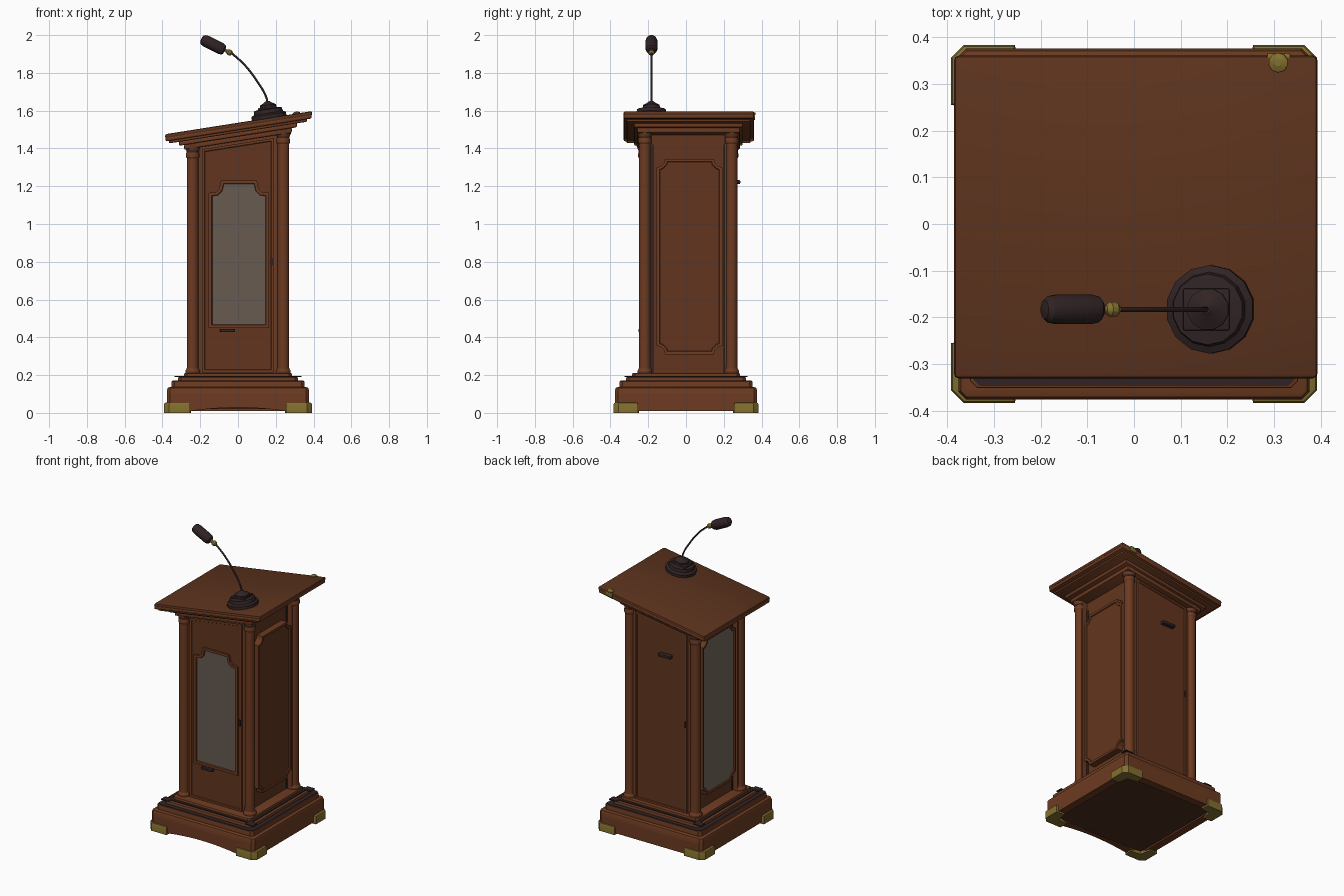
import bpy, bmesh, math
from mathutils import Vector

if "Cube" in bpy.data.objects:
    bpy.data.objects.remove(bpy.data.objects["Cube"])

SLOPE = 0.157          # rise of the reading top along x
YC = 0.012             # body centre in y


def material(name, rgb):
    m = bpy.data.materials.new(name)
    m.diffuse_color = (*rgb, 1)
    m.use_nodes = True
    m.node_tree.nodes["Principled BSDF"].inputs["Base Color"].default_value = m.diffuse_color
    return m


WOOD = material("warm wood", (0.150, 0.043, 0.015))
PANEL = material("panel wood", (0.122, 0.036, 0.013))
TOPWOOD = material("top wood", (0.108, 0.033, 0.0125))
SHADE = material("dark wood", (0.070, 0.026, 0.012))
GLASS = material("grey glass", (0.135, 0.104, 0.083))
PALEGLASS = material("pale glass", (0.185, 0.143, 0.114))
BLACK = material("black metal", (0.030, 0.017, 0.018))
BRASS = material("brass", (0.22, 0.16, 0.028))


def finish(name, bm, *mats):
    bmesh.ops.recalc_face_normals(bm, faces=bm.faces)
    me = bpy.data.meshes.new(name)
    bm.to_mesh(me)
    bm.free()
    for m in mats:
        me.materials.append(m)
    ob = bpy.data.objects.new(name, me)
    bpy.context.collection.objects.link(ob)
    return ob


def box(name, x, y, z, mat, bevel=0.0, slope_top=0.0, slope_bottom=0.0):
    """Box from ranges; top and bottom may lean along x."""
    bm = bmesh.new()
    bmesh.ops.create_cube(bm, size=1)
    for v in bm.verts:
        up = v.co.z > 0
        px, py = x[v.co.x > 0], y[v.co.y > 0]
        v.co = (px, py, z[up] + px * (slope_top if up else slope_bottom))
    if bevel:
        bmesh.ops.bevel(bm, geom=bm.edges[:], offset=bevel, segments=2,
                        profile=0.5, affect='EDGES')
    return finish(name, bm, mat)


def prism(name, pts, axis, a, b, mats, inset=0.0, sink=0.0, bevel=0.0):
    """Outline extruded along an axis from a to b; face b may get a sunk centre."""
    bm = bmesh.new()
    put = {'x': lambda u, w, d: (d, u, w), 'y': lambda u, w, d: (u, d, w),
           'z': lambda u, w, d: (u, w, d)}[axis]
    lo = [bm.verts.new(put(u, w, a)) for u, w in pts]
    hi = [bm.verts.new(put(u, w, b)) for u, w in pts]
    bm.faces.new(lo)
    cap = bm.faces.new(hi)
    for i in range(len(pts)):
        j = (i + 1) % len(pts)
        bm.faces.new((lo[i], lo[j], hi[j], hi[i]))
    bmesh.ops.recalc_face_normals(bm, faces=bm.faces)
    if bevel:
        bmesh.ops.bevel(bm, geom=cap.edges[:], offset=bevel, segments=2,
                        profile=0.5, affect='EDGES')
    if inset:
        bmesh.ops.inset_region(bm, faces=[cap], thickness=inset, use_even_offset=True)
        bmesh.ops.inset_region(bm, faces=[cap], thickness=0.003, depth=-sink,
                               use_even_offset=True)
        cap.material_index = 1
    return finish(name, bm, *mats)


def lathe(name, profile, origin, direction, mat, segs=16):
    """Spin (radius, height) pairs round a direction."""
    bm = bmesh.new()
    q = Vector((0, 0, 1)).rotation_difference(Vector(direction).normalized())
    rings = []
    for r, h in profile:
        rings.append([bm.verts.new(Vector(origin) + q @ Vector(
            (r * math.cos(t), r * math.sin(t), h)))
            for t in (2 * math.pi * (k + 0.5) / segs for k in range(segs))])
    for p, n in zip(rings, rings[1:]):
        for k in range(segs):
            j = (k + 1) % segs
            bm.faces.new((p[k], p[j], n[j], n[k]))
    bm.faces.new(rings[0])
    bm.faces.new(rings[-1])
    return finish(name, bm, mat)


def notched(u0, u1, z0, z1, n):
    """Rectangle outline with scooped corners."""
    pts = []
    for cu, cz, start in ((u0, z0, 90), (u1, z0, 180), (u1, z1, 270), (u0, z1, 360)):
        for k in range(4):
            t = math.radians(start - 30 * k)
            pts.append((cu + n * math.cos(t), cz + n * math.sin(t)))
    return pts


def clipped(h, c):
    """Square outline with clipped corners."""
    return [(-h + c, -h), (h - c, -h), (h, -h + c), (h, h - c),
            (h - c, h), (-h + c, h), (-h, h - c), (-h, -h + c)]


# Stepped plinth: arched front skirt, flat base rim with a dark underside
arch = [(-0.36, 0.10), (-0.36, 0.010)]
arch += [(u / 100, 0.028 - 0.018 * (u / 25) ** 2) for u in range(-25, 26, 5)]
arch += [(0.36, 0.010), (0.36, 0.10)]
flat = [(-0.36, 0.10), (-0.36, 0.010), (0.36, 0.010), (0.36, 0.10)]
prism("plinth_skirt_front", arch, 'y', -0.325, -0.376, [WOOD])
prism("plinth_skirt_back", flat, 'y', 0.325, 0.376, [WOOD])
for s in (-1, 1):
    prism("plinth_skirt_" + ("left" if s < 0 else "right"), flat, 'x',
          s * 0.325, s * 0.376, [WOOD])
box("plinth_underside", (-0.335, 0.335), (-0.335, 0.335), (0.020, 0.06), SHADE)
for i, (h, z0, z1, m, b) in enumerate(((0.376, 0.052, 0.137, WOOD, 0.016),
                                       (0.352, 0.13, 0.168, WOOD, 0.004),
                                       (0.347, 0.166, 0.171, BLACK, 0),
                                       (0.318, 0.165, 0.190, WOOD, 0.008),
                                       (0.300, 0.186, 0.196, BLACK, 0),
                                       (0.285, 0.19, 0.212, WOOD, 0.008))):
    prism(f"plinth_step_{i}", clipped(h, 0.016), 'z', z0, z1, [m], bevel=b)

# L-shaped brass corner feet with clipped corners, and black corner tabs
foot = [(0.25, 0.33), (0.255, 0.384), (0.365, 0.384), (0.392, 0.357),
        (0.392, 0.255), (0.335, 0.25), (0.32, 0.32)]
for sx in (-1, 1):
    for sy in (-1, 1):
        prism("foot", [(sx * x, sy * y) for x, y in foot], 'z', 0, 0.054, [BRASS], bevel=0.010)
        box("corner_tab", sorted((sx * 0.28, sx * 0.335)), sorted((sy * 0.28, sy * 0.325)),
            (0.190, 0.196), BLACK)

# Body: recessed core between front and back boards
box("core", (-0.215, 0.215), (-0.20, 0.22), (0.2, 1.46), PANEL, 0, SLOPE)
for name, y0, y1 in (("front_board", -0.18, -0.222), ("back_board", 0.205, 0.252)):
    s = -1 if y1 < 0 else 1
    board = [(-0.25, 0.2), (0.25, 0.2), (0.25, 1.45 + 0.25 * SLOPE), (-0.25, 1.45 - 0.25 * SLOPE)]
    prism(name, board, 'y', y0, y1, [WOOD])
    field = [(-0.19, 0.215), (0.19, 0.215),
             (0.19, 1.425 + 0.19 * SLOPE), (-0.19, 1.425 - 0.19 * SLOPE)]
    prism(name + "_field", field, 'y', y1 - s * 0.01, y1 + s * 0.012,
          [WOOD, PANEL], 0.012, 0.005)

# Round corner columns with feet, capitals and dark collars
for x in (-0.24, 0.24):
    for y in (YC - 0.23, YC + 0.23):
        top = 1.455 + x * SLOPE
        lathe("column", [(0.040, 0.2), (0.040, 0.222), (0.032, 0.235), (0.031, 0.26),
                         (0.031, top - 0.07), (0.036, top - 0.062), (0.036, top - 0.045),
                         (0.032, top - 0.035), (0.044, top - 0.005), (0.044, top + 0.01)],
              (x, y, 0), (0, 0, 1), WOOD)
        lathe("column_collar", [(0.0345, top - 0.038), (0.0345, top - 0.028)],
              (x, y, 0), (0, 0, 1), BLACK)

# Dark gaps where the boards meet the recessed sides
for s in (-1, 1):
    for y in (-0.18, 0.195):
        box("recess_gap", sorted((s * 0.21, s * 0.219)), (y, y + 0.010), (0.212, 1.42), BLACK)

# Side panels with scooped corners: wood on the right, glass on the left
side = notched(-0.155, 0.192, 0.31, 1.345, 0.045)
prism("right_panel", side, 'x', 0.21, 0.258, [WOOD, PANEL], 0.014, 0.006)
prism("left_glass_panel", side, 'x', -0.21, -0.258, [WOOD, PALEGLASS], 0.014, 0.006)

# Front window with stepped top
window = [(-0.155, 0.45), (0.165, 0.45), (0.165, 1.165), (0.125, 1.17), (0.11, 1.185),
          (0.10, 1.23), (-0.09, 1.23), (-0.10, 1.185), (-0.115, 1.17), (-0.155, 1.165)]
prism("front_window", window, 'y', -0.222, -0.242, [WOOD, GLASS], 0.016, 0.008)

# Small metal fittings
box("front_latch", (-0.095, -0.015), (-0.252, -0.225), (0.427, 0.445), BLACK, 0.004)
box("front_keyhole", (0.172, 0.184), (-0.241, -0.225), (0.78, 0.82), BLACK)
box("back_handle", (-0.085, 0.008), (0.255, 0.288), (1.212, 1.232), BLACK, 0.006)
box("back_keyhole", (-0.185, -0.175), (0.25, 0.268), (0.78, 0.82), BLACK)

# Sloped cove under a thick reading top
for i, (dx, y0, y1, z0, z1) in enumerate(((0.285, -0.258, 0.285, 1.438, 1.466),
                                          (0.312, -0.275, 0.300, 1.463, 1.487),
                                          (0.366, -0.315, 0.342, 1.484, 1.500))):
    box(f"cornice_{i}", (-dx, dx), (y0, y1), (z0, z1), WOOD, 0.007, SLOPE, SLOPE)
box("reading_top_edge", (-0.384, 0.390), (-0.33, 0.36), (1.497, 1.522), WOOD, 0.008, SLOPE, SLOPE)
box("reading_top", (-0.386, 0.393), (-0.331, 0.361), (1.513, 1.536), TOPWOOD, 0.010, SLOPE, SLOPE)
lathe("top_corner_stud", [(0.008, -0.014), (0.021, -0.006), (0.021, 0.006), (0.008, 0.012)],
      (0.31, 0.346, 1.583), (-SLOPE, 0, 1), BRASS, 10)
box("top_corner_clip", (0.285, 0.335), (0.35, 0.366), (1.506, 1.534), BRASS, 0.003, SLOPE, SLOPE)

# Microphone: stepped base, socket, neck, joint and head
mx, my = 0.165, -0.183
lathe("mic_base", [(0.095, -0.005), (0.095, 0.018), (0.080, 0.026), (0.076, 0.046), (0.04, 0.052)],
      (mx, my, 1.536 + mx * SLOPE), (-SLOPE, 0, 1), BLACK, 14)
box("mic_base_block", (0.105, 0.205), (my - 0.045, my + 0.045), (1.575, 1.596), BLACK,
    0.004, SLOPE, 0)
lathe("mic_socket", [(0.045, 0), (0.045, 0.018), (0.022, 0.03), (0.008, 0.04)],
      (0.160, my, 1.612), (-0.1, 0, 1), BLACK, 12)

neck = bpy.data.curves.new("mic_neck", 'CURVE')
neck.dimensions = '3D'
neck.bevel_depth = 0.0055
neck.bevel_resolution = 2
neck.resolution_u = 5
path = [(0.157, 1.635), (0.150, 1.67), (0.105, 1.75), (0.035, 1.842), (-0.035, 1.906)]
sp = neck.splines.new('BEZIER')
sp.bezier_points.add(len(path) - 1)
for p, (x, z) in zip(sp.bezier_points, path):
    p.co = (x, my, z)
    p.handle_left_type = p.handle_right_type = 'AUTO'
ob = bpy.data.objects.new("mic_neck", neck)
neck.materials.append(BLACK)
bpy.context.collection.objects.link(ob)

aim = (-0.894, 0, 0.447)
lathe("mic_joint", [(0.007, -0.016), (0.016, -0.007), (0.016, 0.007), (0.009, 0.017), (0.009, 0.03)],
      (-0.045, my, 1.908), aim, BRASS, 12)
lathe("mic_head", [(0.018, 0), (0.028, 0.008), (0.032, 0.025), (0.032, 0.108), (0.029, 0.126),
                   (0.020, 0.136), (0.007, 0.139)], (-0.07, my, 1.918), aim, BLACK)

# Smooth the round parts, keep edges crisp
bpy.ops.object.select_all(action='DESELECT')
for o in bpy.context.collection.objects:
    if o.type == 'MESH':
        o.select_set(True)
        bpy.context.view_layer.objects.active = o
bpy.ops.object.shade_smooth_by_angle(angle=math.radians(25))
